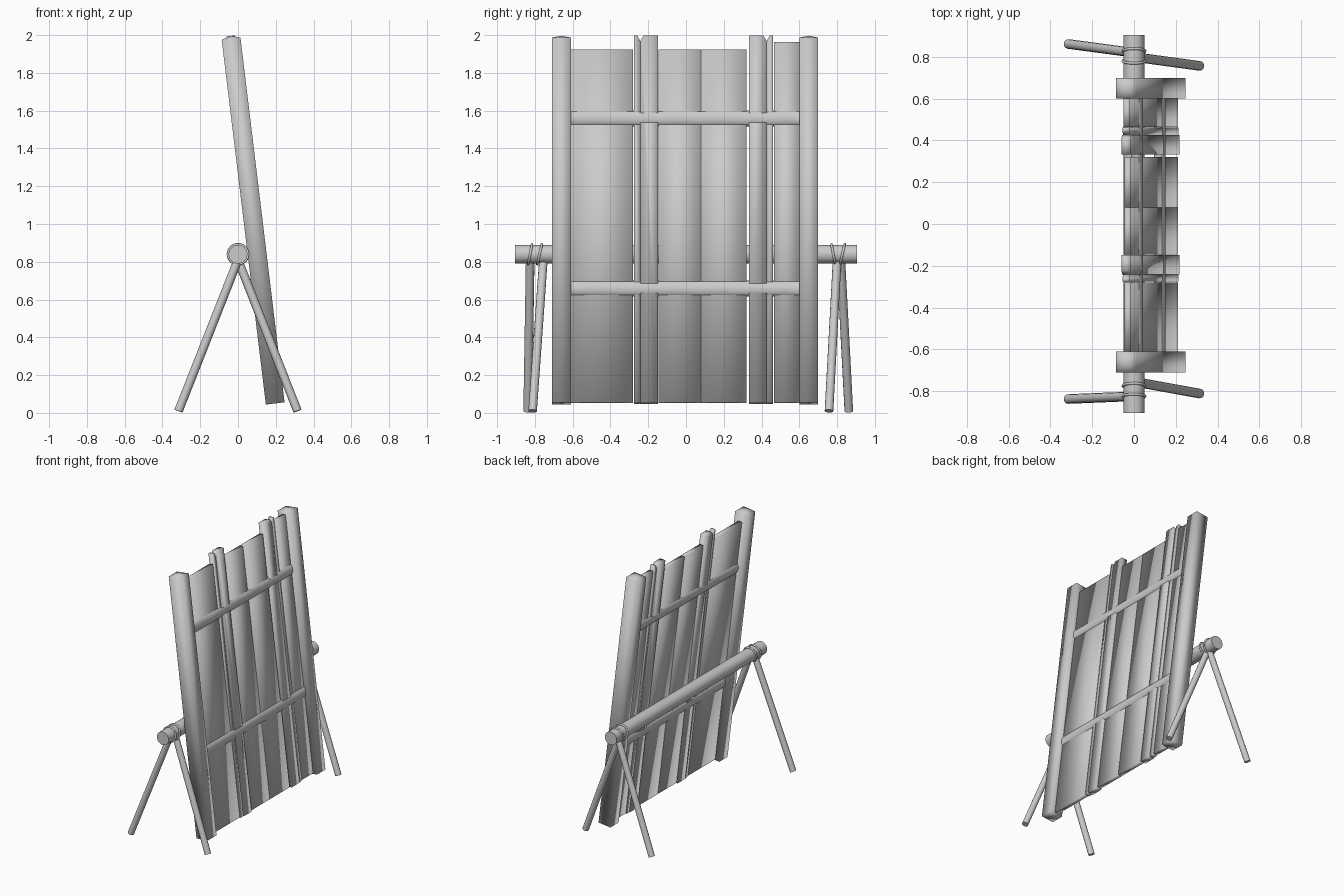
import bpy, bmesh, math
from mathutils import Vector, Matrix

if "Cube" in bpy.data.objects:
    bpy.data.objects.remove(bpy.data.objects["Cube"], do_unlink=True)

grey = bpy.data.materials.new("plain_grey_wood")
grey.use_nodes = True
COLOUR = (0.6, 0.6, 0.6, 1)
grey.diffuse_color = COLOUR
grey.node_tree.nodes["Principled BSDF"].inputs["Base Color"].default_value = COLOUR

# The screen leans back towards -x
LEAN = Matrix.Translation((0.197, 0, 0.05)) @ Matrix.Rotation(math.radians(-6.9), 4, "Y")


def finish(name, bm, matrix=None, sharp=None):
    bmesh.ops.recalc_face_normals(bm, faces=bm.faces)
    for f in bm.faces:
        f.smooth = True
    if sharp:
        for e in bm.edges:
            if len(e.link_faces) == 2 and e.calc_face_angle() > math.radians(sharp):
                e.smooth = False
    mesh = bpy.data.meshes.new(name)
    bm.to_mesh(mesh)
    bm.free()
    mesh.materials.append(grey)
    obj = bpy.data.objects.new(name, mesh)
    if matrix:
        obj.matrix_world = matrix
    bpy.context.collection.objects.link(obj)
    return obj


def board(name, outline, depth, sharp=None):
    """Extrude a (y, height) outline through the screen's thickness."""
    bm = bmesh.new()
    face = bm.faces.new([bm.verts.new((-depth / 2, y, z)) for y, z in outline])
    new = bmesh.ops.extrude_face_region(bm, geom=[face])["geom"]
    bmesh.ops.translate(bm, vec=(depth, 0, 0),
                        verts=[v for v in new if isinstance(v, bmesh.types.BMVert)])
    return finish(name, bm, LEAN, sharp)


def pole(name, a, b, radius, sides=16, squash=1, matrix=None):
    """Round pole from a to b."""
    a, b = Vector(a), Vector(b)
    bm = bmesh.new()
    bmesh.ops.create_cone(bm, cap_ends=True, segments=sides, radius1=radius,
                          radius2=radius, depth=(b - a).length)
    turn = (b - a).to_track_quat("Z", "X").to_matrix().to_4x4()
    bmesh.ops.transform(bm, verts=bm.verts, matrix=Matrix.Translation((a + b) / 2) @ turn)
    bmesh.ops.scale(bm, verts=bm.verts, vec=(squash, 1, 1))
    return finish(name, bm, matrix, 50)


def rope(name, y, slant):
    """Ring of rope around the beam, drooping slightly to catch the legs."""
    bm = bmesh.new()
    around, across, thick = 24, 6, 0.007
    rings = []
    for i in range(around):
        a = math.tau * i / around
        out = Vector((math.cos(a), 0, math.sin(a)))
        centre = out * 0.053 + Vector((0, y + slant * out.z, 0.84))
        ring = []
        for j in range(across):
            t = math.tau * j / across
            ring.append(bm.verts.new(centre + thick * (out * math.cos(t) + Vector((0, math.sin(t), 0)))))
        rings.append(ring)
    for i in range(around):
        p, q = rings[i], rings[(i + 1) % around]
        for j in range(across):
            k = (j + 1) % across
            bm.faces.new((p[j], p[k], q[k], q[j]))
    return finish(name, bm)


# Side posts with shallow peaked tops
for name, y in (("right_post", -0.66), ("left_post", 0.65)):
    bm = bmesh.new()
    bmesh.ops.create_cube(bm, size=1)
    bmesh.ops.scale(bm, verts=bm.verts, vec=(0.1, 0.1, 1.945))
    bmesh.ops.translate(bm, verts=bm.verts, vec=(0, y, 0.9725))
    top = max(bm.faces, key=lambda f: f.calc_center_median().z)
    peak = bmesh.ops.poke(bm, faces=[top])["verts"][0]
    peak.co.z += 0.016
    finish(name, bm, LEAN)

# Wide planks
for i, (y0, y1, top) in enumerate(((-0.61, -0.28, 1.885), (-0.145, 0.08, 1.885),
                                   (0.08, 0.32, 1.885), (0.465, 0.6, 1.925))):
    board(f"wide_plank_{i + 1}", [(y0, 0.005), (y1, 0.005), (y1, top), (y0, top)], 0.03)

# Tall split planks, mirrored, with a notch at the top of the split
for name, centre, side in (("right", -0.2125, 1), ("left", 0.3975, -1)):
    narrow = [(-0.064, 0), (-0.029, 0), (-0.029, 1.93), (-0.046, 1.96), (-0.064, 1.96)]
    broad = [(-0.029, 0), (0.064, 0), (0.064, 1.96), (-0.012, 1.96), (-0.029, 1.93)]
    for part, outline, depth in (("narrow", narrow, 0.034), ("broad", broad, 0.044)):
        board(f"{name}_{part}_split_plank", [(centre + side * y, z) for y, z in outline], depth)

# Cross rails running through the screen
for name, z in (("lower_rail", 0.612), ("upper_rail", 1.52)):
    pole(name, (0, -0.61, z), (0, 0.6, z), 0.043, 16, 0.65, LEAN)

# Supporting beam, legs and rope bindings
pole("beam", (0, -0.905, 0.84), (0, 0.905, 0.84), 0.05, 24)
for name, top, foot in (("left_back_leg", (0, 0.82, 0.81), (-0.315, 0.862, 0.01)),
                        ("left_front_leg", (0, 0.80, 0.81), (0.315, 0.757, 0.01)),
                        ("right_back_leg", (0, -0.825, 0.81), (-0.315, -0.838, 0.01)),
                        ("right_front_leg", (0, -0.755, 0.81), (0.315, -0.812, 0.01))):
    pole(name, top, foot, 0.023, 12)
for i, (y, slant) in enumerate(((-0.825, 0.01), (-0.775, 0.012), (0.78, -0.01), (0.828, 0.012))):
    rope(f"rope_{i + 1}", y, slant)
